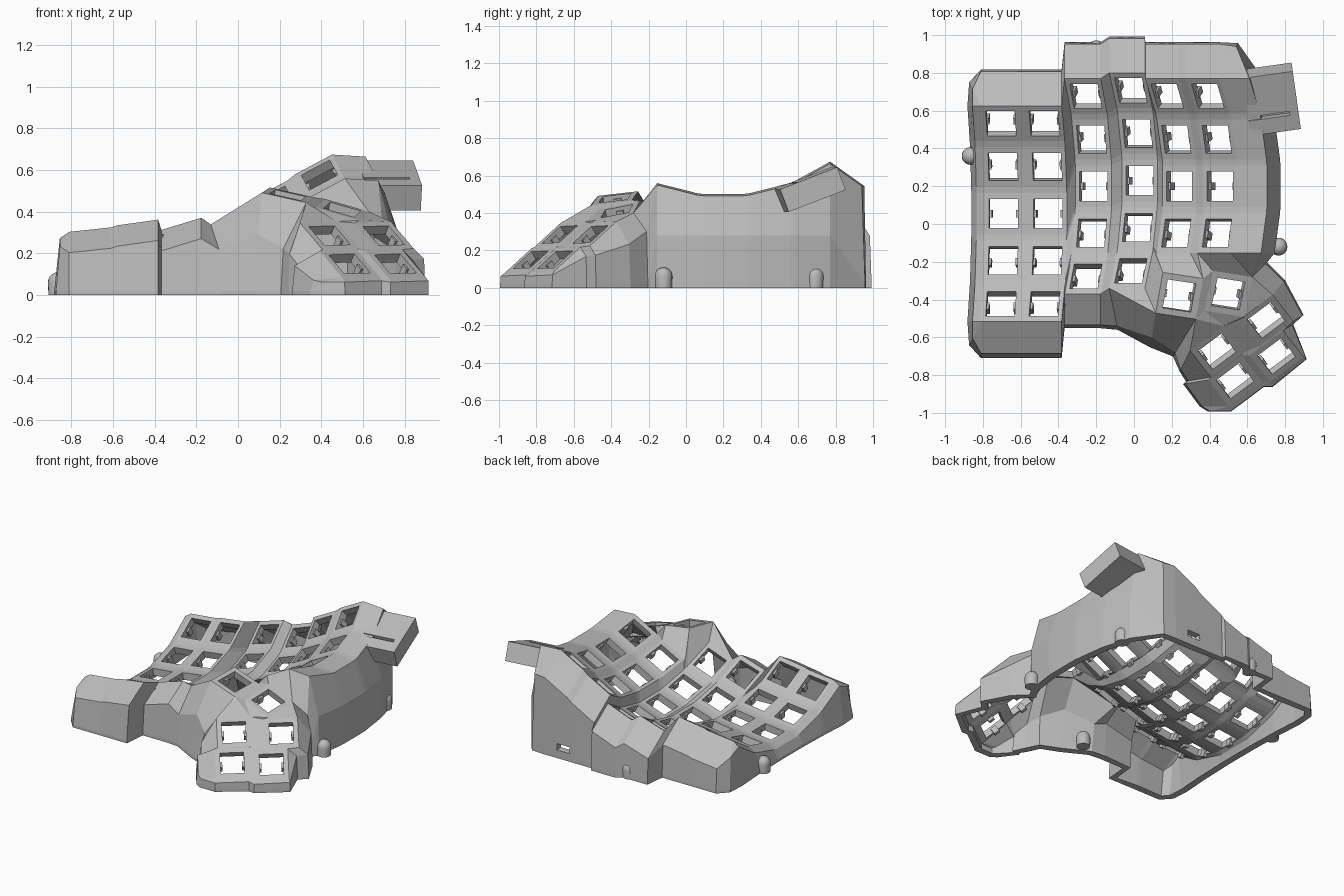
import bpy, bmesh, math
from mathutils import Vector, Matrix, Euler

old = bpy.data.objects.get("Cube")
if old:
    bpy.data.objects.remove(old)

grey = bpy.data.materials.new("plain_grey")
grey.use_nodes = True
COLOUR = (0.5, 0.5, 0.5, 1)
grey.diffuse_color = COLOUR
grey.node_tree.nodes["Principled BSDF"].inputs["Base Color"].default_value = COLOUR


def finish(name, bm):
    me = bpy.data.meshes.new(name)
    bm.to_mesh(me)
    bm.free()
    me.materials.append(grey)
    ob = bpy.data.objects.new(name, me)
    bpy.context.scene.collection.objects.link(ob)
    return ob


def box(name, loc, size, rot=(0, 0, 0)):
    bm = bmesh.new()
    m = Matrix.LocRotScale(Vector(loc), Euler(rot), Vector(size))
    bmesh.ops.create_cube(bm, size=1, matrix=m)
    return finish(name, bm)


def cut(target, cutter):
    cutter.hide_render = True
    cutter.hide_viewport = True
    cutter.display_type = 'WIRE'
    mod = target.modifiers.new("cut", 'BOOLEAN')
    mod.operation = 'DIFFERENCE'
    mod.solver = 'EXACT'
    mod.object = cutter


case = bmesh.new()
clips = bmesh.new()
HOLE = 0.077
TL, TR, BR, BL = range(4)


def face(*verts):
    unique = list(dict.fromkeys(verts))
    if len(unique) > 2:
        case.faces.new(unique)


# One key seat: a square frame around a hole, plus two switch clips below it
def key(centre, ax, ay, hx, hy=0.11):
    signs = [(-1, 1), (1, 1), (1, -1), (-1, -1)]
    outer = [case.verts.new(centre + ax * hx * i + ay * hy * j) for i, j in signs]
    inner = [case.verts.new(centre + (ax * i + ay * j) * HOLE) for i, j in signs]
    for i in range(4):
        j = (i + 1) % 4
        face(outer[i], outer[j], inner[j], inner[i])
    n = ax.cross(ay)
    basis = Matrix((ax, ay, n)).transposed().to_4x4()
    for s in (-1, 1):
        place = Matrix.Translation(centre + ax * s * HOLE - n * 0.045) @ basis
        bmesh.ops.create_cube(clips, size=1, matrix=place @ Matrix.Diagonal((0.025, 0.04, 0.05, 1)))
    return outer


# Finger columns: x, y, z of the lowest point, tilt in degrees, row count
columns = [(-0.69, 0.055, 0.12, 6, 5), (-0.455, 0.055, 0.155, 8, 5),
           (-0.215, 0.20, 0.155, 17, 5), (0.03, 0.23, 0.19, 20, 5),
           (0.24, 0.20, 0.33, 28, 4), (0.455, 0.20, 0.455, 28, 4)]
R, STEP = 0.9, math.radians(16)
cols = []
for x, y, z, tilt, rows in columns:
    t = math.radians(tilt)
    u = Vector((math.cos(t), 0, math.sin(t)))
    n = Vector((-math.sin(t), 0, math.cos(t)))
    col = []
    for r in range(rows):
        a = (2 - r) * STEP
        c = Vector((x, y + R * math.sin(a), z)) + n * R * (1 - math.cos(a))
        ay = Vector((0, math.cos(a), 0)) + n * math.sin(a)
        col.append(key(c, u, ay, 0.1))
    for k, l in zip(col, col[1:]):
        face(k[BL], k[BR], l[TR], l[TL])
    cols.append(col)

# Webs between neighbouring columns
for left, right in zip(cols, cols[1:]):
    rail_l = [v for k in left for v in (k[TR], k[BR])]
    rail_r = [v for k in right for v in (k[TL], k[BL])]
    pairs = list(zip(rail_l, rail_r))
    for (a, b), (c, d) in zip(pairs, pairs[1:]):
        face(a, b, d, c)


# Thumb seats: centre, turn in degrees, slope along x and y
def thumb(centre, turn, slope):
    n = Vector((-slope[0], -slope[1], 1)).normalized()
    a = math.radians(turn)
    ax = Vector((math.cos(a), math.sin(a), 0))
    ax = (ax - n * ax.dot(n)).normalized()
    return key(Vector(centre), ax, n.cross(ax), 0.11)


STEEP = (-0.41, 0.6)
k1 = thumb((0.24, -0.38, 0.48), -10, (-0.2, 0.15))
k2 = thumb((0.50, -0.37, 0.41), -12, (-0.25, 0.25))
k3 = thumb((0.70, -0.51, 0.285), 38, STEEP)
k4 = thumb((0.44, -0.675, 0.285), 38, STEEP)
k5 = thumb((0.755, -0.70, 0.15), 38, STEEP)
k6 = thumb((0.535, -0.83, 0.15), 38, STEEP)

# Webs between thumb seats
face(k1[TR], k2[TL], k2[BL], k1[BR])
face(k1[BR], k2[BL], k4[TR])
face(k1[BR], k4[TR], k4[TL])
face(k2[BL], k2[BR], k4[TR])
face(k2[BR], k3[TL], k4[TR])
face(k2[TR], k3[TR], k3[TL], k2[BR])
face(k4[TR], k3[TL], k3[BL], k4[BR])
face(k4[BR], k3[BL], k5[TL], k6[TR])
face(k4[BL], k4[BR], k6[TR], k6[TL])
face(k3[BL], k3[BR], k5[TR], k5[TL])
face(k6[TR], k5[TL], k5[BL], k6[BR])

# Webs from the thumb group to the finger columns
c1, c2, c3, c4, c5, c6 = cols
face(c5[3][BL], c5[3][BR], k1[TR], k1[TL])
face(c5[3][BR], c6[3][BL], k1[TR])
face(c6[3][BL], k2[TL], k1[TR])
face(c6[3][BL], c6[3][BR], k2[TR], k2[TL])
face(c4[3][BR], c5[3][BL], k1[TL])
face(c4[3][BR], k1[TL], c4[4][TR])
face(c4[4][TR], k1[TL], k1[BL], c4[4][BR])
face(c4[4][BL], c4[4][BR], k1[BL])

# Outer wall: each entry steps out and down from an edge corner to a ring,
# flares on to a knee, then drops straight to the ground
wall = []


def side(verts, dx, dy, drop, flare=0.1, knee=0.02):
    for v in verts:
        x, y, z = v.co + Vector((dx, dy, -drop))
        z = max(z, 0.04)
        gx, gy = x + dx * flare, y + dy * flare
        spots = [(x, y, z), (gx, gy, min(knee, z * 0.6)), (gx, gy, 0)]
        wall.append([v] + [case.verts.new(p) for p in spots])


side([c1[0][TL]], -0.045, 0.09, 0.07, 0.4)
side([v for k in c1 for v in (k[TL], k[BL])], -0.045, 0, 0.03, 0.6)
side([c1[4][BL]], -0.045, -0.09, 0.07, 0.4)
side([v for k in (c1[4], c2[4]) for v in (k[BL], k[BR])], 0, -0.17, 0.1, 0.15)
side([c3[4][BL], c3[4][BR]], 0, -0.165, 0.10)
side([c4[4][BL]], 0.04, -0.2, 0.12)
side([k1[BL]], -0.02, -0.13, 0.2, 0.4)
side([k1[BR]], -0.11, -0.18, 0.22)
side([k4[TL]], -0.05, -0.1, 0.15)
side([k4[BL], k6[TL]], -0.12, -0.02, 0.07)
side([k6[BL]], -0.14, 0, 0.01)
side([k6[BL]], -0.1, -0.025, 0.02)
side([k6[BL], k6[BR], k5[BL]], 0.01, -0.025, 0.02)
side([k5[BR]], 0.015, -0.01, 0.02)
side([k5[TR], k3[BR]], 0.05, 0.03, 0.05)
side([k3[TR]], 0.06, 0.07, 0.12)
side([k2[TR]], 0.07, 0.07, 0.1)
side([v for k in reversed(c6) for v in (k[BR], k[TR])], 0.16, 0, 0.01, 0.45, 0.28)
side([c6[0][TR]], 0.09, 0.17, 0.13, 0.1)
for c in reversed(cols):
    side([c[0][TR], c[0][TL]], 0, 0.183, 0.13, 0.05)

for p, q in zip(wall, wall[1:] + wall[:1]):
    for i in range(3):
        face(p[i], q[i], q[i + 1], p[i + 1])

bmesh.ops.recalc_face_normals(case, faces=case.faces)
case.faces.ensure_lookup_table()
if case.faces[0].normal.z < 0:
    bmesh.ops.reverse_faces(case, faces=case.faces)
shell = finish("case_shell", case)
solid = shell.modifiers.new("thickness", 'SOLIDIFY')
solid.thickness = 0.05
solid.offset = -1
finish("switch_clips", clips)

# Cable opening low in the back wall
cut(shell, box("cable_cutter", (0.3, 0.95, 0.08), (0.1, 0.2, 0.045)))

# Tilted side holder with a slot across its top
tilt = (math.radians(21), 0, math.radians(8))
holder = box("side_holder", (0.725, 0.66, 0.525), (0.27, 0.33, 0.13), tilt)
cut(holder, box("slot_cutter", (0.71, 0.57, 0.56), (0.23, 0.022, 0.07), tilt))

# Domed screw posts around the wall
for i, (x, y) in enumerate([(-0.865, 0.36), (0.765, -0.12), (0.68, 0.69), (0.01, -0.50), (-0.2, 0.925)]):
    bm = bmesh.new()
    bmesh.ops.create_uvsphere(bm, u_segments=20, v_segments=10, radius=0.047)
    for v in bm.verts:
        v.co.z = v.co.z + 0.062 if v.co.z > -0.001 else 0
        v.co += Vector((x, y, 0))
    post = finish(f"screw_post_{i + 1}", bm)
    for p in post.data.polygons:
        p.use_smooth = abs(p.normal.z) < 0.99
